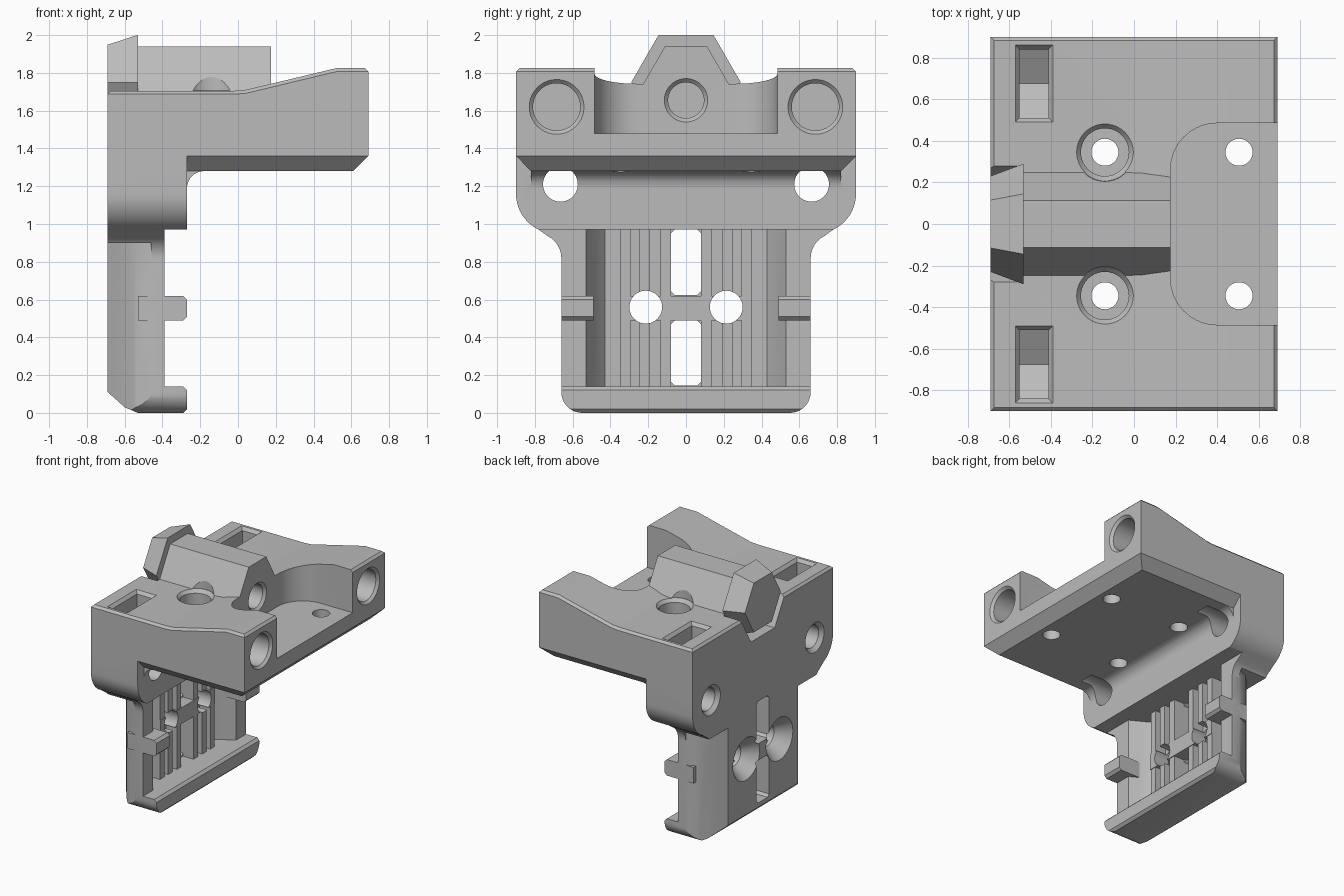
import bpy, bmesh, math

cube = bpy.data.objects.get("Cube")
if cube:
    bpy.data.objects.remove(cube, do_unlink=True)

grey = bpy.data.materials.new("plain_grey")
grey.use_nodes = True
colour = (0.5, 0.5, 0.5, 1)
grey.diffuse_color = colour
grey.node_tree.nodes["Principled BSDF"].inputs["Base Color"].default_value = colour


def loft(name, ring_a, ring_b):
    """Closed solid between two rings of 3D points."""
    bm = bmesh.new()
    a = [bm.verts.new(p) for p in ring_a]
    b = [bm.verts.new(p) for p in ring_b]
    bm.faces.new(a)
    bm.faces.new(b)
    for i in range(len(a)):
        j = (i + 1) % len(a)
        bm.faces.new((a[i], a[j], b[j], b[i]))
    bmesh.ops.recalc_face_normals(bm, faces=bm.faces)
    mesh = bpy.data.meshes.new(name)
    bm.to_mesh(mesh)
    bm.free()
    mesh.materials.append(grey)
    ob = bpy.data.objects.new(name, mesh)
    bpy.context.collection.objects.link(ob)
    return ob


def place(axis, p, t):
    return {"x": (t, p[0], p[1]), "y": (p[0], t, p[1]), "z": (p[0], p[1], t)}[axis]


def prism(name, axis, pts, a, b):
    return loft(name, [place(axis, p, a) for p in pts], [place(axis, p, b) for p in pts])


def box(name, x, y, z):
    return prism(name, "z", [(x[0], y[0]), (x[1], y[0]), (x[1], y[1]), (x[0], y[1])], *z)


def cone(name, axis, c, a, b, ra, rb=None, n=40):
    def ring(r, t):
        return [place(axis, (c[0] + r * math.cos(i * math.tau / n),
                             c[1] + r * math.sin(i * math.tau / n)), t) for i in range(n)]
    return loft(name, ring(ra, a), ring(ra if rb is None else rb, b))


def arc(cx, cy, r, start, end, n=10):
    return [(cx + r * math.cos(math.radians(start + (end - start) * i / n)),
             cy + r * math.sin(math.radians(start + (end - start) * i / n))) for i in range(n + 1)]


def mirror(pts):
    return pts + [(-p[0], p[1]) for p in reversed(pts)]


def combine(ob, tool, operation="DIFFERENCE"):
    mod = ob.modifiers.new("combine", "BOOLEAN")
    mod.operation, mod.solver, mod.object = operation, "EXACT", tool
    bpy.context.view_layer.objects.active = ob
    bpy.ops.object.modifier_apply(modifier=mod.name)
    bpy.data.objects.remove(tool, do_unlink=True)


def cut(ob, *tools):
    for t in tools:
        combine(ob, t)


def add(ob, *tools):
    for t in tools:
        combine(ob, t, "UNION")


# Upper arm with rising top and chamfered rim
body = prism("bracket_body", "y", [(-0.69, 1.28), (0.61, 1.28), (0.69, 1.36), (0.69, 1.825),
                                   (0.52, 1.825), (0.04, 1.71), (-0.02, 1.705), (-0.69, 1.705)], -0.9, 0.9)
bm = bmesh.new()
bm.from_mesh(body.data)
bm.normal_update()
rim = [e for e in bm.edges if sorted(f.normal.z > 0.7 for f in e.link_faces) == [False, True]]
bmesh.ops.bevel(bm, geom=rim, offset=0.018, segments=1, affect="EDGES")
bm.to_mesh(body.data)
bm.free()
for s in (-1, 1):
    cut(body, prism("edge_cut", "x", [(s * 0.82, 1.28), (s * 0.81, 1.27), (s * 0.91, 1.27),
                                      (s * 0.91, 1.37), (s * 0.9, 1.36)], -0.5, 0.8))

# Back plate: shouldered outline, rounded outer corners, hollow front
outline = (arc(0.55, 0.11, 0.11, -90, 0) + [(0.66, 0.8)] + arc(0.79, 0.82, 0.13, 180, 115, 6)
           + arc(0.69, 1.16, 0.21, -65, 0) + [(0.9, 1.45)])
plate = prism("back_plate", "x", mirror(outline), -0.69, -0.27)
cut(plate,
    prism("hollow", "z", [(-0.55, -0.43), (-0.55, 0.43), (-0.5, 0.47), (-0.39, 0.53), (-0.39, 1), (-0.2, 1),
                          (-0.2, -1), (-0.39, -1), (-0.39, -0.53), (-0.5, -0.47)], 0.14, 0.97),
    prism("heel_cut", "y", [(-0.7, -0.01), (-0.7, 0.12), (-0.69, 0.11), (-0.6, 0.03),
                            (-0.53, 0), (-0.52, -0.01)], -1, 1),
    prism("toe_cut", "y", [(-0.3, -0.01), (-0.26, -0.01), (-0.26, 0.03)], -1, 1),
    prism("lip_cut", "y", [(-0.3, 0.15), (-0.26, 0.15), (-0.26, 0.11)], -1, 1))
for s in (-1, 1):
    cut(plate, prism("corner_cut", "z", [(-0.7, s * 0.75), (-0.7, s * 0.44), (-0.69, s * 0.45), (-0.61, s * 0.56),
                                         (-0.55, s * 0.62), (-0.46, s * 0.66), (-0.46, s * 0.75)], -0.1, 0.9))

# Hex notch in the back edge, then join plate and fillet
cut(body, cone("notch", "x", (0, 1.75), -0.8, -0.53, 0.305, n=6))
add(body, plate,
    prism("fillet", "y", [(-0.4, 1.32)] + [(-0.4, 1.19), (-0.27, 1.19)]
          + arc(-0.18, 1.19, 0.09, 180, 90, 8)[1:] + [(-0.18, 1.32)], -0.82, 0.82))

# Ridge on top
add(body, prism("ridge", "x", mirror([(0.25, 1.52), (0.25, 1.7), (0.112, 1.94)]), -0.53, 0.18))

# Ribs, crossbar and clips inside the hollow
add(body, box("crossbar", (-0.6, -0.45), (-0.35, 0.35), (0.49, 0.62)))
for s in (-1, 1):
    for inner in (0.08, 0.19, 0.295):
        y = sorted((s * inner, s * (inner + 0.055)))
        add(body, box("rib", (-0.6, -0.455), y, (0.12, 0.99)))
    add(body, prism("clip", "y", [(-0.53, 0.49), (-0.29, 0.49), (-0.27, 0.51), (-0.27, 0.6),
                                  (-0.29, 0.62), (-0.53, 0.62)], s * 0.49, s * 0.66))

# Front recess
recess = arc(0.4, 0.26, 0.225, 180, 90)
recess = recess + [(0.8, 0.485), (0.8, -0.485)] + [(x, -y) for x, y in reversed(recess)]
cut(body, prism("recess", "z", recess, 1.48, 2.1))

# Slots through the plate
for low, high in ((0.145, 0.49), (0.625, 0.97)):
    cut(body, prism("slot", "x", mirror([(0.06, low), (0.08, low + 0.02), (0.08, high - 0.02), (0.06, high)]),
                    -0.8, -0.4))

# Central front socket
cut(body, cone("socket", "x", (0, 1.655), -0.2, 0.3, 0.095),
    cone("socket_rim", "x", (0, 1.655), 0.155, 0.185, 0.095, 0.125))

for s in (-1, 1):
    y = s * 0.345
    # Vertical screw holes and their counterbores
    cut(body, cone("bore", "z", (-0.14, y), 1.48, 2.1, 0.115),
        cone("bore_rim", "z", (-0.14, y), 1.68, 1.71, 0.115, 0.14),
        cone("bore_clear", "z", (-0.14, y), 1.708, 2.1, 0.14),
        cone("hole", "z", (-0.14, y), 1.2, 1.6, 0.065),
        cone("hole", "z", (0.505, y), 1.2, 1.6, 0.065))
    # Front sockets
    y = s * 0.685
    cut(body, cone("socket", "x", (y, 1.62), 0.3, 0.8, 0.125),
        cone("socket_rim", "x", (y, 1.62), 0.67, 0.695, 0.125, 0.15))
    # V-bottomed nut pockets
    cut(body, prism("nut_pocket", "x", [(s * 0.51, 1.9), (s * 0.51, 1.525), (s * 0.675, 1.43),
                                        (s * 0.84, 1.525), (s * 0.84, 1.9)], -0.55, -0.41))
    rings = []
    for grow, z in ((0, 1.68), (0.025, 1.71)):
        a, b = s * (0.51 - grow), s * (0.84 + grow)
        rings.append([(-0.55 - grow, a, z), (-0.41 + grow, a, z), (-0.41 + grow, b, z), (-0.55 - grow, b, z)])
    cut(body, loft("pocket_rim", *rings))
    # Rear through holes and countersinks
    cut(body, cone("rear_hole", "x", (s * 0.665, 1.21), -0.8, -0.1, 0.092),
        cone("rear_rim", "x", (s * 0.665, 1.21), -0.695, -0.66, 0.125, 0.092),
        cone("screw_hole", "x", (s * 0.213, 0.56), -0.8, -0.3, 0.087),
        cone("countersink", "x", (s * 0.213, 0.56), -0.695, -0.58, 0.175, 0.087))

# Tapered hex cap at the back of the ridge
cap = cone("hex_cap", "x", (0, 1.75), -0.69, -0.53, 0.23, 0.29, n=6)

for ob in (body, cap):
    bpy.ops.object.select_all(action="DESELECT")
    ob.select_set(True)
    bpy.context.view_layer.objects.active = ob
    bpy.ops.object.shade_smooth_by_angle(angle=math.radians(25))
